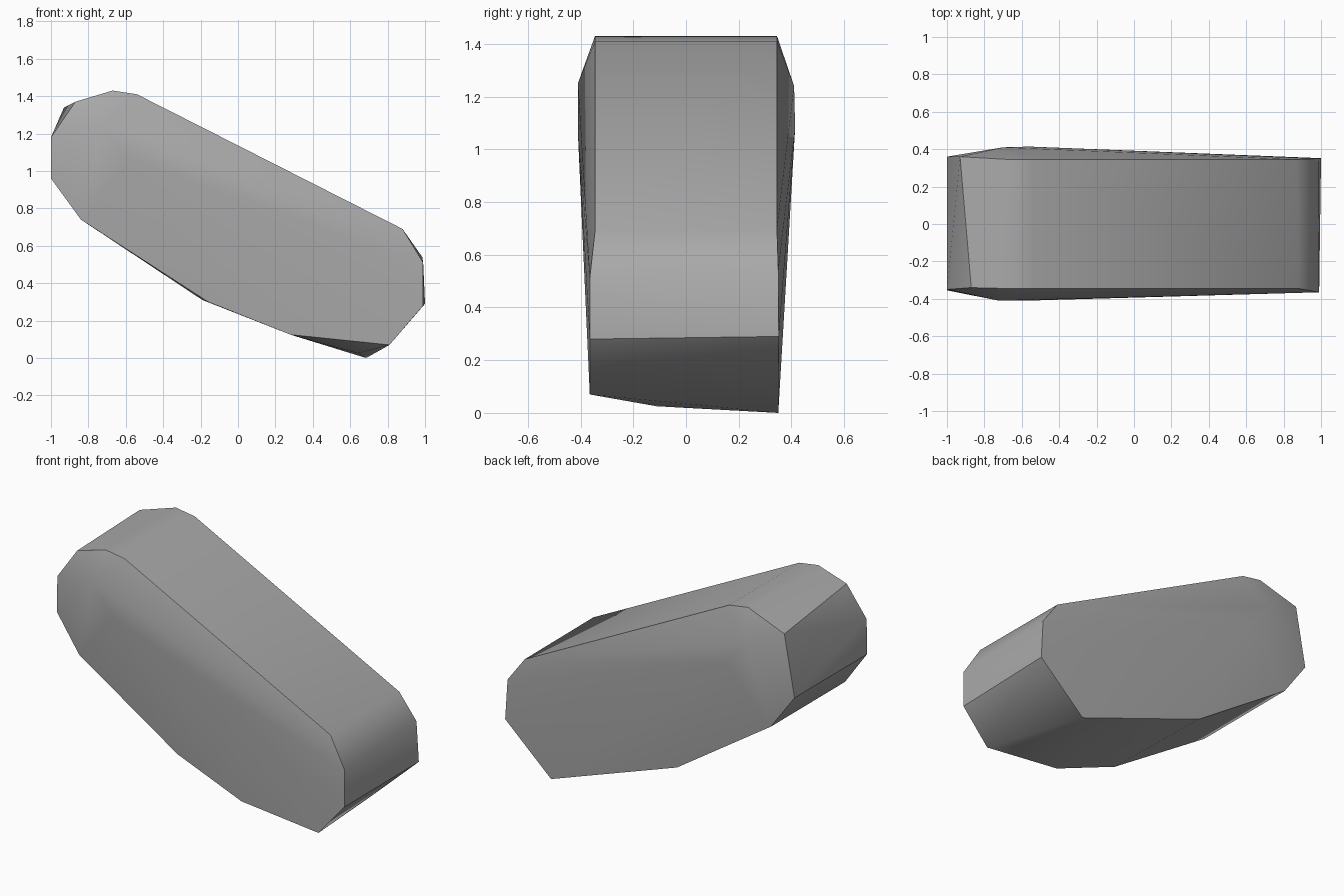
import bpy
import bmesh
import math

cube = bpy.data.objects.get("Cube")
if cube:
    bpy.data.objects.remove(cube, do_unlink=True)

# One flat stone colour
stone = bpy.data.materials.new("grey_stone")
stone.use_nodes = True
grey = (0.4, 0.4, 0.4, 1)
stone.diffuse_color = grey
stone.node_tree.nodes["Principled BSDF"].inputs["Base Color"].default_value = grey

# Front rim, clockwise from the upper left: x, y, z
front_rim = [
    (-.87, -.34, 1.37), (-.67, -.345, 1.43), (-.54, -.345, 1.41),
    (.88, -.345, .69), (.99, -.365, .51), (.99, -.365, .28),
    (.81, -.365, .07), (.28, -.365, .125), (-.16, -.365, .30),
    (-.84, -.365, .74), (-1, -.355, .96), (-1, -.35, 1.18),
]

# Back rim, same direction
back_rim = [
    (-.93, .36, 1.34), (-.67, .345, 1.43), (-.54, .345, 1.41),
    (.87, .345, .695), (.985, .35, .54), (1, .352, .29),
    (.685, .35, 0), (-.19, .36, .31), (-.84, .365, .74),
    (-1, .36, .96),
]

# Swollen cheeks at the raised end, and the low keel underneath
cheeks = [
    (-.72, -.41, 1.25), (-.58, -.41, 1.06),
    (-.70, .41, 1.24), (-.56, .414, 1.08),
]
keel = [(.64, -.11, .025)]

# Wrap the rims and cheeks in one faceted skin
bm = bmesh.new()
for point in front_rim + back_rim + cheeks + keel:
    bm.verts.new(point)
hull = bmesh.ops.convex_hull(bm, input=bm.verts[:])
loose = [v for v in bm.verts if not v.link_faces]
bmesh.ops.delete(bm, geom=loose, context="VERTS")
bmesh.ops.recalc_face_normals(bm, faces=bm.faces[:])

mesh = bpy.data.meshes.new("boulder")
bm.to_mesh(mesh)
bm.free()
mesh.materials.append(stone)
boulder = bpy.data.objects.new("boulder", mesh)
bpy.context.collection.objects.link(boulder)

# Soft shading across shallow facets, crisp rims
bpy.ops.object.select_all(action="DESELECT")
boulder.select_set(True)
bpy.context.view_layer.objects.active = boulder
bpy.ops.object.shade_smooth_by_angle(angle=math.radians(35))
